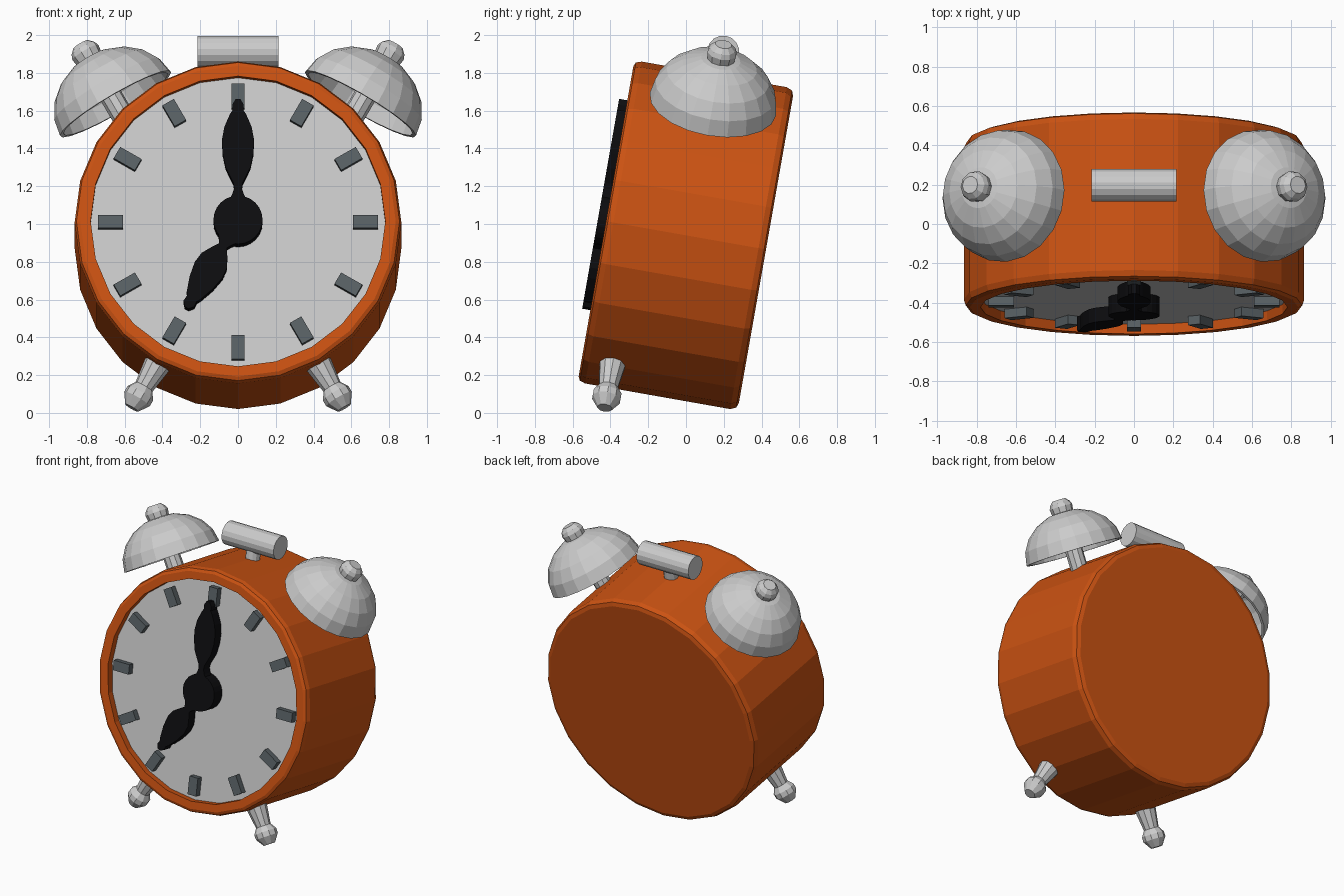
import bpy, bmesh
from math import radians, cos, sin, pi
from mathutils import Matrix

if "Cube" in bpy.data.objects:
    bpy.data.objects.remove(bpy.data.objects["Cube"])

# whole clock leans back ten degrees around its centre
LEAN = Matrix.Translation((0, 0, 0.94)) @ Matrix.Rotation(radians(-10), 4, 'X')
FRONT = Matrix.Rotation(radians(90), 4, 'X')      # profile axis -> towards the front


def move(x, y, z):
    return Matrix.Translation((x, y, z))


def turn(deg):
    return Matrix.Rotation(radians(deg), 4, 'Y')  # clockwise seen from the front


def material(name, rgb):
    m = bpy.data.materials.new(name)
    m.diffuse_color = (*rgb, 1)
    m.use_nodes = True
    m.node_tree.nodes["Principled BSDF"].inputs["Base Color"].default_value = m.diffuse_color
    return m


orange = material("orange_paint", (0.60, 0.085, 0.006))
black = material("black", (0.004, 0.004, 0.005))
dark = material("dark_grey", (0.10, 0.12, 0.13))


def finish(name, bm, matrix, mat=None):
    bmesh.ops.recalc_face_normals(bm, faces=bm.faces)
    me = bpy.data.meshes.new(name)
    bm.to_mesh(me)
    bm.free()
    me.transform(LEAN @ matrix)
    if mat:
        me.materials.append(mat)
    ob = bpy.data.objects.new(name, me)
    bpy.context.collection.objects.link(ob)
    return ob


def revolve(name, profile, sides, matrix, mat=None):
    """Turn (radius, height) points around z; radius 0 closes the end."""
    bm = bmesh.new()
    rings = []
    for r, h in profile:
        if r == 0:
            rings.append([bm.verts.new((0, 0, h))] * sides)
        else:
            rings.append([bm.verts.new((r * cos(2 * pi * i / sides), r * sin(2 * pi * i / sides), h))
                          for i in range(sides)])
    for a, b in zip(rings, rings[1:]):
        for i in range(sides):
            j = (i + 1) % sides
            bm.faces.new(dict.fromkeys((a[i], a[j], b[j], b[i])))
    return finish(name, bm, matrix, mat)


def cylinder(name, r, h0, h1, sides, matrix, mat=None):
    return revolve(name, [(0, h0), (r, h0), (r, h1), (0, h1)], sides, matrix, mat)


def hand(name, profile, angle):
    """Flat hand from (distance, half width) points, mirrored and extruded."""
    bm = bmesh.new()
    pts = [(w, d) for d, w in profile] + [(-w, d) for d, w in reversed(profile)]
    face = bm.faces.new([bm.verts.new((x, -0.40, z)) for x, z in pts])
    ext = bmesh.ops.extrude_face_region(bm, geom=[face], use_keep_orig=True)
    vs = [g for g in ext["geom"] if isinstance(g, bmesh.types.BMVert)]
    bmesh.ops.translate(bm, verts=vs, vec=(0, -0.074, 0))
    return finish(name, bm, turn(angle), black)


# case with rounded edges and a recessed front, and the dial in it
revolve("case", [(0, -.43), (.825, -.43), (.852, -.42), (.865, -.39), (.865, .39),
                 (.855, .42), (.835, .43), (.78, .43), (.78, .375)], 24, FRONT, orange)
revolve("dial", [(.78, .38), (0, .38)], 24, FRONT)

# hour marks
for i in range(12):
    bm = bmesh.new()
    bmesh.ops.create_cube(bm, size=1)
    bmesh.ops.scale(bm, vec=(.07, .055, .13), verts=bm.verts)
    finish(f"hour_mark_{i + 1}", bm, turn(30 * i) @ move(0, -.398, .675), dark)

# hands and hub
hand("minute_hand", [(.1, .05), (.14, .03), (.17, .02), (.2, .025), (.28, .065), (.36, .082),
                     (.43, .085), (.5, .072), (.57, .042), (.59, .028), (.62, .03), (.65, .012)], 0)
hand("hour_hand", [(.1, .065), (.14, .035), (.16, .025), (.2, .05), (.25, .078), (.31, .085),
                   (.39, .07), (.47, .042), (.49, .03), (.52, .033), (.545, .012)], 210)
cylinder("hand_hub", .13, .38, .474, 24, FRONT, black)

# bell shell profile: outside up from the rim to the crown and back down inside
steps = [radians(18 * i) for i in range(6)]
outer = [(.34 * cos(a), .29 * sin(a)) for a in steps[:-1]] + [(0, .29)]
inner = [(.32 * cos(a), .27 * sin(a)) for a in steps[:-1]] + [(0, .27)]
bell = list(reversed(inner)) + outer

for side, word in ((-1, "left"), (1, "right")):
    # bell with stem and cap
    at = move(side * .648, .02, .71) @ turn(side * 30)
    revolve(word + "_bell", bell, 20, at)
    cylinder(word + "_bell_stem", .06, -.2, .28, 10, at)
    revolve(word + "_bell_cap", [(0, .25), (.07, .25), (.08, .32), (.07, .345), (.045, .37), (0, .37)], 10, at)
    # turned foot with ball end
    revolve(word + "_foot", [(0, .78), (.074, .78), (.074, .84), (.052, .995), (.078, 1.035),
                             (.078, 1.07), (.04, 1.125), (0, 1.125)], 10,
            move(0, -.265, 0) @ turn(side * 150))

# carrying handle on a short post
cylinder("handle", .085, -.215, .215, 16, move(0, .025, .992) @ turn(90))
cylinder("handle_post", .05, .82, .98, 12, move(0, .025, 0))
